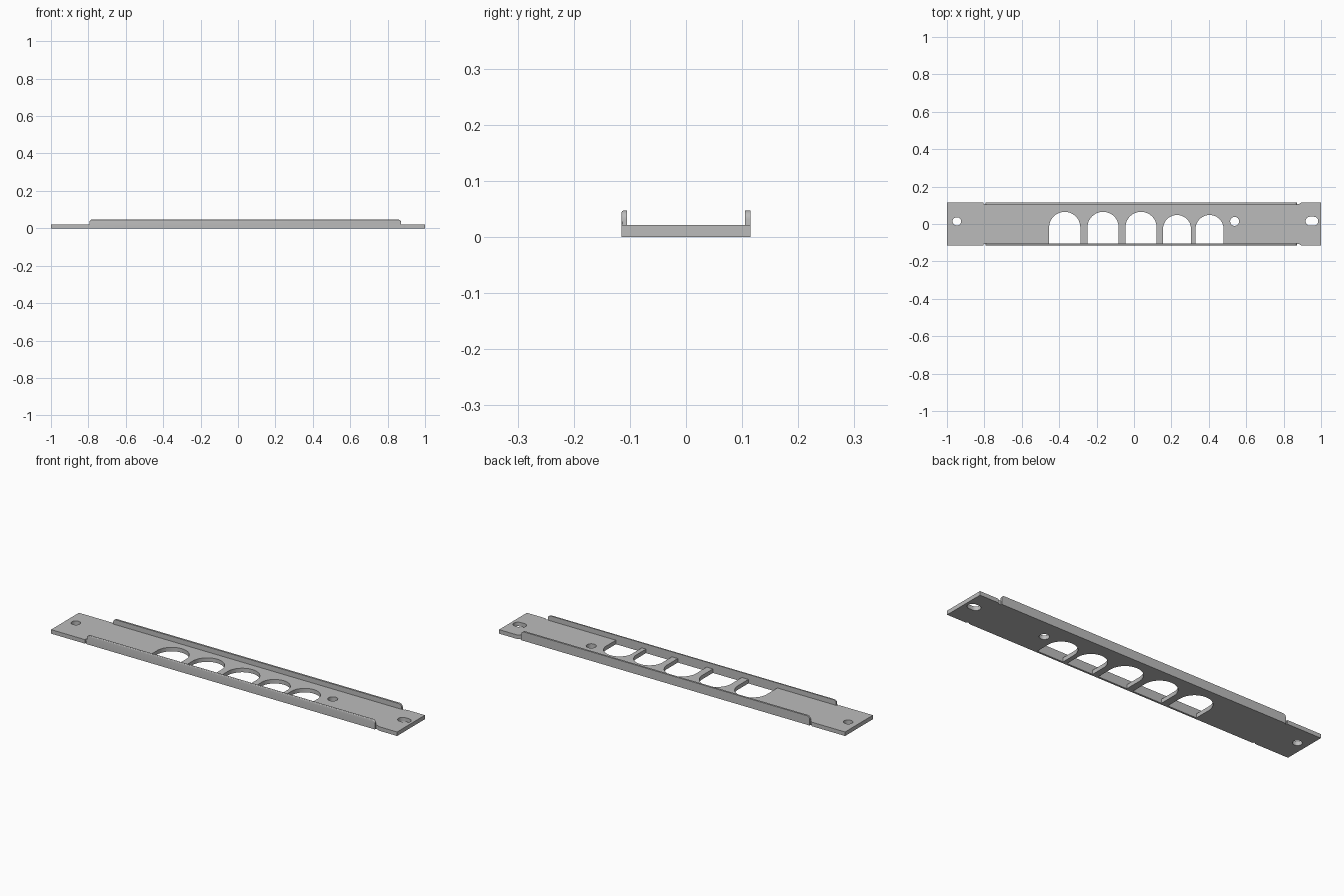
import bpy, bmesh
from math import pi, sin, cos

cube = bpy.data.objects.get("Cube")
if cube:
    bpy.data.objects.remove(cube)

steel = bpy.data.materials.new("plain_grey_steel")
steel.use_nodes = True
GREY = (0.5, 0.5, 0.5, 1)
steel.diffuse_color = GREY
steel.node_tree.nodes["Principled BSDF"].inputs["Base Color"].default_value = GREY

T = 0.021      # plate thickness
W = 0.115      # half width
IN = 0.105     # inner face of the flanges
L, R = -0.795, 0.872   # flange ends
H = 0.047      # flange height


def arc(cx, cy, rx, ry, a0, a1, n):
    return [(cx + rx * cos(a0 + (a1 - a0) * i / n),
             cy + ry * sin(a0 + (a1 - a0) * i / n)) for i in range(n + 1)]


def arched_window(x0, x1, top):
    r = (x1 - x0) / 2
    return [(x0, -IN), (x1, -IN)] + arc((x0 + x1) / 2, top - r, r, r, 0, pi, 24)


def slot(cx, cy, r, half):
    return (arc(cx + half, cy, r, r, -pi / 2, pi / 2, 12)
            + arc(cx - half, cy, r, r, pi / 2, 3 * pi / 2, 12))


def flat_plate(name, loops, thickness):
    """Closed outlines filled and extruded; inner loops become holes."""
    curve = bpy.data.curves.new(name, 'CURVE')
    curve.dimensions = '2D'
    curve.fill_mode = 'BOTH'
    curve.extrude = thickness / 2
    for pts in loops:
        s = curve.splines.new('POLY')
        s.points.add(len(pts) - 1)
        for p, (x, y) in zip(s.points, pts):
            p.co = (x, y, 0, 1)
        s.use_cyclic_u = True
    tmp = bpy.data.objects.new(name + "_outline", curve)
    bpy.context.collection.objects.link(tmp)
    bpy.context.view_layer.update()
    dg = bpy.context.evaluated_depsgraph_get()
    mesh = bpy.data.meshes.new_from_object(tmp.evaluated_get(dg))
    bpy.data.objects.remove(tmp)
    bm = bmesh.new()
    bm.from_mesh(mesh)
    bmesh.ops.remove_doubles(bm, verts=bm.verts, dist=1e-5)
    bmesh.ops.translate(bm, verts=bm.verts, vec=(0, 0, thickness / 2))
    bmesh.ops.recalc_face_normals(bm, faces=bm.faces)
    bm.to_mesh(mesh)
    bm.free()
    return finish(name, mesh)


def finish(name, mesh):
    mesh.name = name
    mesh.materials.clear()
    mesh.materials.append(steel)
    obj = bpy.data.objects.new(name, mesh)
    bpy.context.collection.objects.link(obj)
    bpy.ops.object.select_all(action='DESELECT')
    obj.select_set(True)
    bpy.context.view_layer.objects.active = obj
    bpy.ops.object.shade_smooth_by_angle(angle=0.5)
    return obj


# Base plate: full-width ends, relief notches, windows and mounting holes
STEP = IN + 0.003
half = [(1, W), (0.895, W), (0.886, W - 0.005), (0.886, STEP),
        (L - 0.01, STEP), (L - 0.01, W), (-1, W)]
outline = half + [(x, -y) for x, y in reversed(half)]
windows = [arched_window(x0, x0 + w, top) for x0, w, top in (
    (-0.454, 0.167, 0.065), (-0.249, 0.167, 0.065), (-0.046, 0.167, 0.065),
    (0.155, 0.150, 0.048), (0.329, 0.150, 0.048))]
holes = [slot(-0.947, 0.014, 0.022, 0.001), slot(0.538, 0.014, 0.024, 0),
         slot(0.951, 0.015, 0.024, 0.010)]
flat_plate("base_plate", [outline] + windows + holes, T)


# Upright flanges with rounded upper corners
def flange(name, side, round_edge):
    r = 0.016
    pts = ([(L, 0), (R, 0)] + arc(R - r, H - r, r, r, 0, pi / 2, 6)
           + arc(L + r, H - r, r, r, pi / 2, pi, 6))
    bm = bmesh.new()
    face = bm.faces.new([bm.verts.new((x, side * IN, z)) for x, z in pts])
    ext = bmesh.ops.extrude_face_region(bm, geom=[face])
    moved = [g for g in ext["geom"] if isinstance(g, bmesh.types.BMVert)]
    bmesh.ops.translate(bm, verts=moved, vec=(0, side * (W - IN), 0))
    if face.is_valid and len(face.link_loops if hasattr(face, "link_loops") else face.loops) and \
            all(len(e.link_faces) > 2 for e in face.edges):
        bm.faces.remove(face)
    bmesh.ops.recalc_face_normals(bm, faces=bm.faces)
    if round_edge:
        edges = [e for e in bm.edges
                 if all(abs(v.co.y) > W - 1e-4 and v.co.z > H - r - 1e-4 for v in e.verts)]
        bmesh.ops.bevel(bm, geom=edges, offset=0.008, segments=4,
                        profile=0.5, affect='EDGES', clamp_overlap=True)
    mesh = bpy.data.meshes.new(name)
    bm.to_mesh(mesh)
    bm.free()
    finish(name, mesh)


flange("front_flange", -1, True)
flange("back_flange", 1, False)
